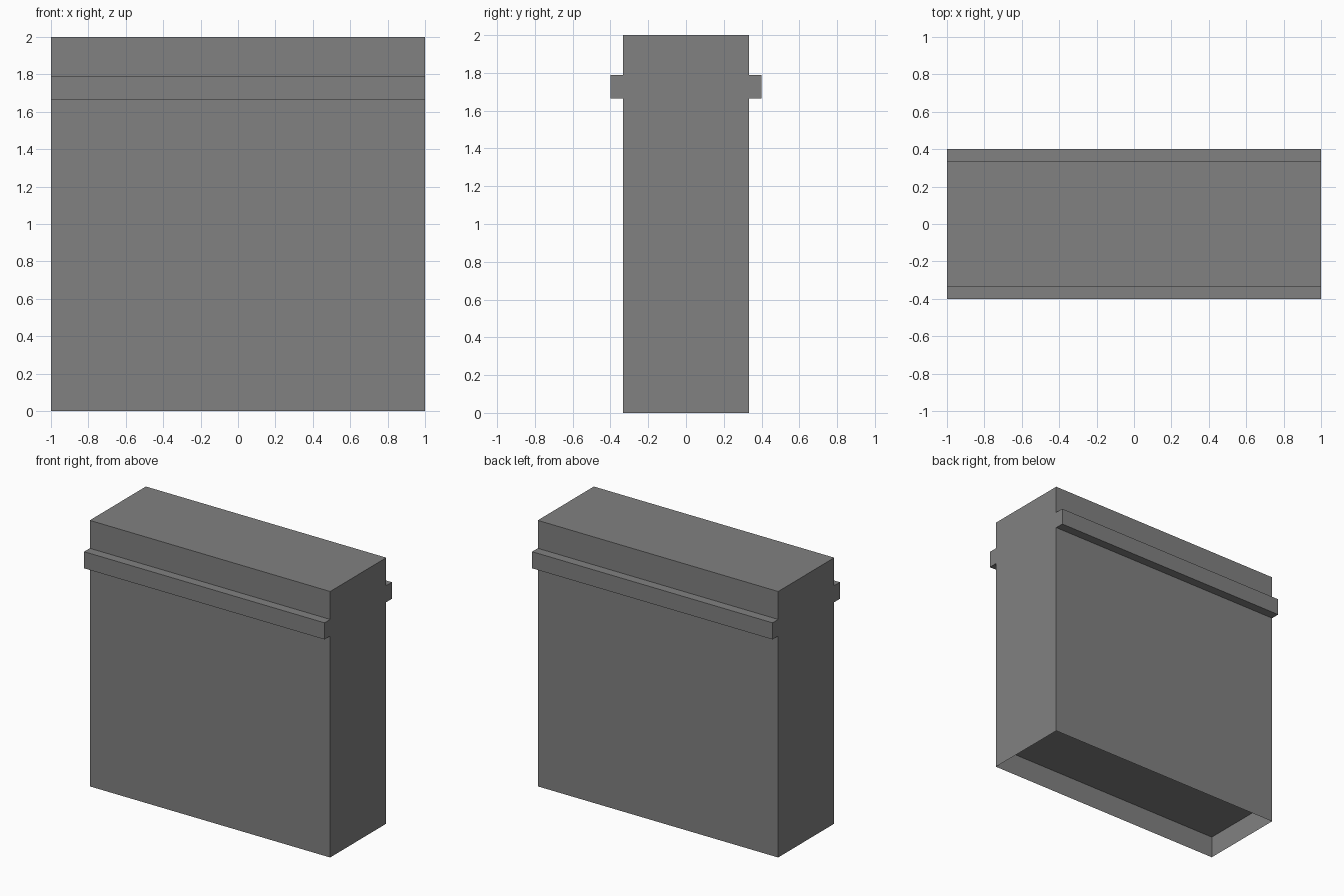
import bpy, bmesh

if "Cube" in bpy.data.objects:
    bpy.data.objects.remove(bpy.data.objects["Cube"])

HALF_LEN, BODY, LEDGE = 1.0, 0.333, 0.4
HEIGHT, LEDGE_LOW, LEDGE_TOP, RECESS = 2.0, 1.665, 1.79, 0.165

grey = bpy.data.materials.new("dark_grey")
grey.diffuse_color = (0.22, 0.22, 0.22, 1)
grey.use_nodes = True
grey.node_tree.nodes["Principled BSDF"].inputs["Base Color"].default_value = grey.diffuse_color


def make_object(name, bm):
    mesh = bpy.data.meshes.new(name)
    bm.to_mesh(mesh)
    bm.free()
    mesh.materials.append(grey)
    obj = bpy.data.objects.new(name, mesh)
    bpy.context.collection.objects.link(obj)
    return obj


# Wall shell: mirrored cross-section with a ledge, extruded along x
half = [(BODY, 0), (BODY, LEDGE_LOW), (LEDGE, LEDGE_LOW),
        (LEDGE, LEDGE_TOP), (BODY, LEDGE_TOP), (BODY, HEIGHT)]
profile = half + [(-y, z) for y, z in reversed(half)]

bm = bmesh.new()
end = bm.faces.new([bm.verts.new((-HALF_LEN, y, z)) for y, z in profile])
ext = bmesh.ops.extrude_face_region(bm, geom=[end], use_keep_orig=True)
moved = [v for v in ext["geom"] if isinstance(v, bmesh.types.BMVert)]
bmesh.ops.translate(bm, verts=moved, vec=(2 * HALF_LEN, 0, 0))
bmesh.ops.recalc_face_normals(bm, faces=bm.faces)

# Open underside
bottom = [f for f in bm.faces if all(abs(v.co.z) < 1e-5 for v in f.verts)]
bmesh.ops.delete(bm, geom=bottom, context='FACES_ONLY')
make_object("wall_shell", bm)

# Recessed floor panel, facing down inside the open underside
bm = bmesh.new()
bm.faces.new([bm.verts.new((x * HALF_LEN, y * BODY, RECESS))
              for x, y in ((-1, -1), (-1, 1), (1, 1), (1, -1))])
make_object("recessed_underside", bm)
